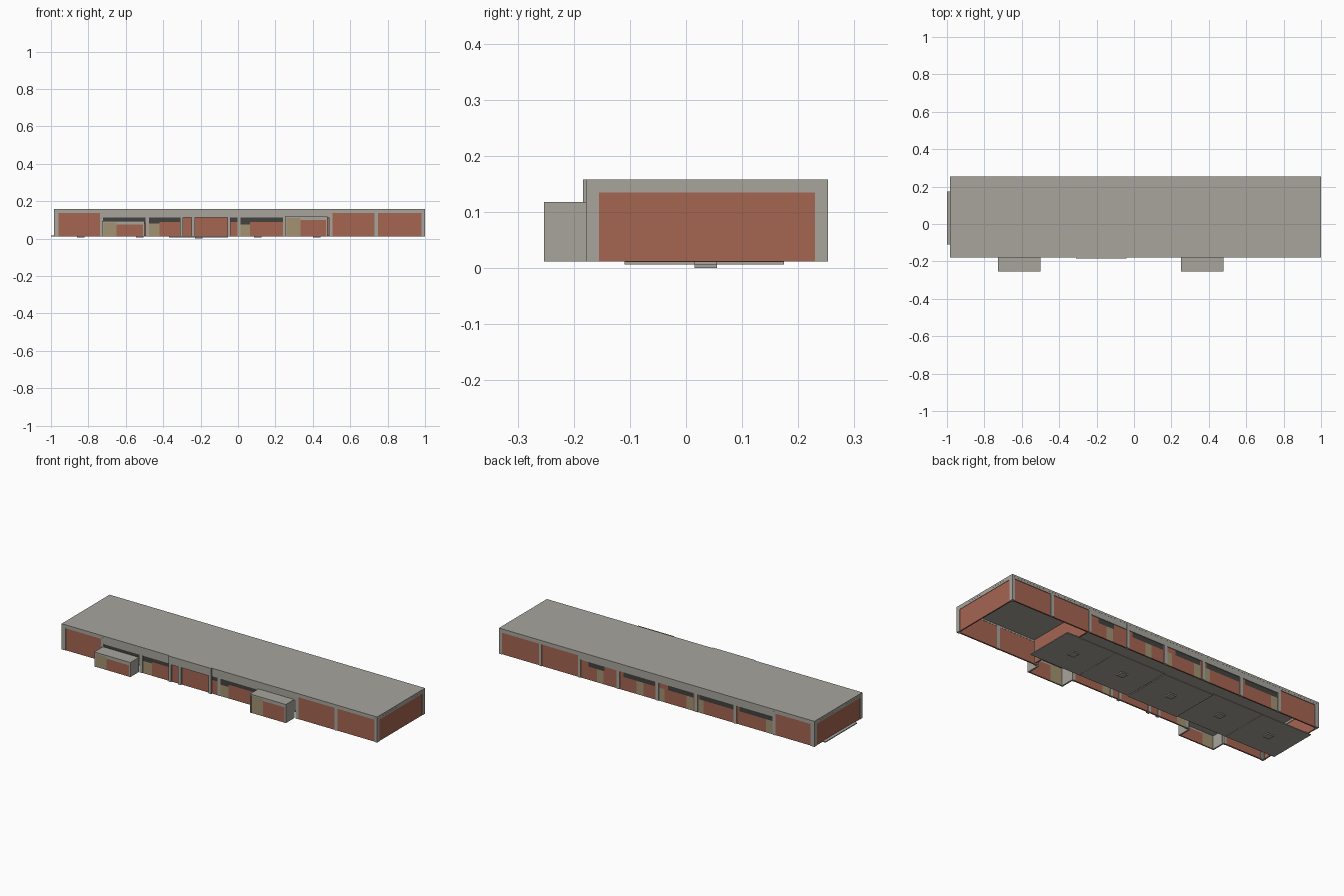
import bpy, bmesh
from mathutils import Matrix, Vector

if "Cube" in bpy.data.objects:
    bpy.data.objects.remove(bpy.data.objects["Cube"])


def mat(name, rgb):
    m = bpy.data.materials.new(name)
    m.diffuse_color = (*rgb, 1)
    m.use_nodes = True
    m.node_tree.nodes["Principled BSDF"].inputs["Base Color"].default_value = m.diffuse_color
    return m


GREY = mat("concrete", (0.39, 0.375, 0.335))
BRICK = mat("brick", (0.375, 0.13, 0.083))
TAN = mat("tan_panel", (0.36, 0.29, 0.165))
DARK = mat("dark_glazing", (0.055, 0.054, 0.05))


def boxes(name, material, items):
    """One object made of many boxes (x0, x1, y0, y1, z0, z1)."""
    bm = bmesh.new()
    for x0, x1, y0, y1, z0, z1 in items:
        c = Vector(((x0 + x1) / 2, (y0 + y1) / 2, (z0 + z1) / 2))
        s = Matrix.Diagonal((x1 - x0, y1 - y0, z1 - z0, 1))
        bmesh.ops.create_cube(bm, size=1, matrix=Matrix.Translation(c) @ s)
    me = bpy.data.meshes.new(name)
    bm.to_mesh(me)
    bm.free()
    me.materials.append(material)
    ob = bpy.data.objects.new(name, me)
    bpy.context.collection.objects.link(ob)
    return ob


L, R, F, B = -0.985, 1.0, -0.178, 0.253      # wall extents
Z0, ZT = 0.012, 0.158                        # wall foot, roof top
cols = [L] + [0.005 + 0.245 * k for k in range(-3, 4)] + [R]
MID0, MID1, FM = -0.31, -0.04, -0.184        # slightly projecting middle section

# roof slab, with the middle section's edge strip
boxes("roof", GREY, [(L, R, F, B, 0.147, ZT), (MID0, MID1, FM, F, 0.112, ZT)])

# columns along both long walls
posts = []
for i, x in enumerate(cols):
    a, b = max(L, x - .009), min(R, x + .009)
    if i == 0:
        b = L + .024
    if i == 8:
        a = R - .018
    y = FM if MID0 < x < MID1 else F
    posts += [(a, b, y + .0002, F + .013, Z0, 0.1468), (a, b, B - .014, B - .0002, Z0, 0.1468)]
for x in (-0.302, -0.048):
    posts.append((x - .008, x + .008, FM + .0002, F + .013, Z0, 0.1468))
boxes("columns", GREY, posts)

# fascia beams under the roof, deeper over the glazed bays
beams = []
for i in range(8):
    a, b = cols[i] + .009, cols[i + 1] - .009
    zf = 0.138 if i in (0, 6, 7) else 0.112
    zb = 0.136 if i in (0, 6, 7) else 0.115
    beams.append((a, b, F + .0004, F + .012, zf, 0.1469))
    beams.append((a, b, B - .012, B - .0004, zb, 0.1469))
boxes("fascia_beams", GREY, beams)

# front wall infill: material -> (x0, x1, z0, z1)
front = {
    "brick": (BRICK, [(-.961, -.739, Z0, .138), (-.42, -.31, Z0, .09),
                      (-.294, -.249, Z0, .112), (-.231, -.056, Z0, .112),
                      (-.04, -.004, Z0, .09), (.063, .241, Z0, .09),
                      (.504, .731, Z0, .138), (.749, .982, Z0, .138)]),
    "tan": (TAN, [(-.476, -.42, Z0, .082), (.014, .063, Z0, .077)]),
    "glazing": (DARK, [(-.721, -.494, .08, .112), (-.476, -.42, .082, .112),
                       (-.42, -.31, .09, .112), (-.04, -.004, .09, .112),
                       (.014, .063, .077, .112), (.063, .241, .09, .112)]),
}
for k, (m, ps) in front.items():
    boxes("front_" + k, m, [(a, b, F + .003, F + .011, c, d) for a, b, c, d in ps])

# back wall infill: each bay is brick with optional tan strips and a glazing band
bk = {"brick": (BRICK, []), "tan": (TAN, []), "glazing": (DARK, [])}
tans = {5: [.366], 4: [.115], 3: [-.017, -.2], 2: [-.262], 1: [-.70]}
glaze = {5: (.34, .44), 4: (.02, .22), 3: (-.22, -.06), 2: (-.475, -.26), 1: (-.72, -.51)}
for i in range(8):
    a, b = cols[i] + .009, cols[i + 1] - .009
    top = 0.115 if i in glaze or i == 5 else 0.136
    low = .087 if i in glaze else top
    strips = [(max(a, t - .021), min(b, t + .021)) for t in sorted(tans.get(i, []))]
    bk["tan"][1].extend((s, e, Z0, low) for s, e in strips)
    x = a
    for s, e in strips + [(b, b)]:
        if s > x + .002:
            bk["brick"][1].append((x, s, Z0, low))
        x = e
    if i in glaze:
        g0, g1 = max(a, glaze[i][0]), min(b, glaze[i][1])
        bk["glazing"][1].append((g0, g1, low, top))
        bk["brick"][1].extend((s, e, low, top) for s, e in ((a, g0), (g1, b)) if e > s + .002)
for k, (m, ps) in bk.items():
    boxes("back_" + k, m, [(a, b, B - .012, B - .004, c, d) for a, b, c, d in ps])

# end walls: concrete frame round a brick panel, plus the inner partition
ends, panels = [], []
for x0, x1, p0, p1 in ((L, L + .012, L + .002, L + .009), (R - .012, R, R - .009, R - .002)):
    ends += [(x0, x1, F, -.155, Z0, .1467), (x0, x1, .23, B - .0003, Z0, .1467),
             (x0, x1, -.155, .23, .135, .1467)]
    panels.append((p0, p1, -.155, .23, Z0, .135))
boxes("end_wall_frames", GREY, ends)
boxes("end_wall_brick", BRICK, panels)
boxes("partition_wall", BRICK, [(.5, .508, F + .02, B - .02, Z0, .146)])

# projecting front bays, hollow and open below
for name, a, b, zt, split in (("left_bay", -.727, -.5, .095, -.65),
                              ("right_bay", .252, .478, .118, .335)):
    y0, y1, t = -0.253, F + .002, .008
    boxes(name + "_shell", GREY, [
        (a, b, y0, y1, zt - t, zt), (a, a + t, y0, y1, Z0, zt - t),
        (b - t, b, y0, y1, Z0, zt - t), (split, b - t, y0, y0 + t, zt - .018, zt - t)])
    boxes(name + "_tan", TAN, [(a + t, split, y0 + .001, y0 + t, Z0, zt - t)])
    boxes(name + "_brick", BRICK, [(split, b - t, y0 + .001, y0 + t, Z0, zt - .018)])

# row of floor plates, the middle one lower, with a small block under each
W = 0.316
plates, blocks = [], []
for i in range(5):
    x = -1.0 + W * i
    z = .006 if i == 2 else .011
    plates.append((x, x + W - .001, -.11, .175, z, z + .005))
    c = x + W / 2
    blocks.append((c - .02, c + .02, .015, .055, z - .006, z - .0001))
boxes("floor_plates", GREY, plates)
boxes("floor_blocks", GREY, blocks)
